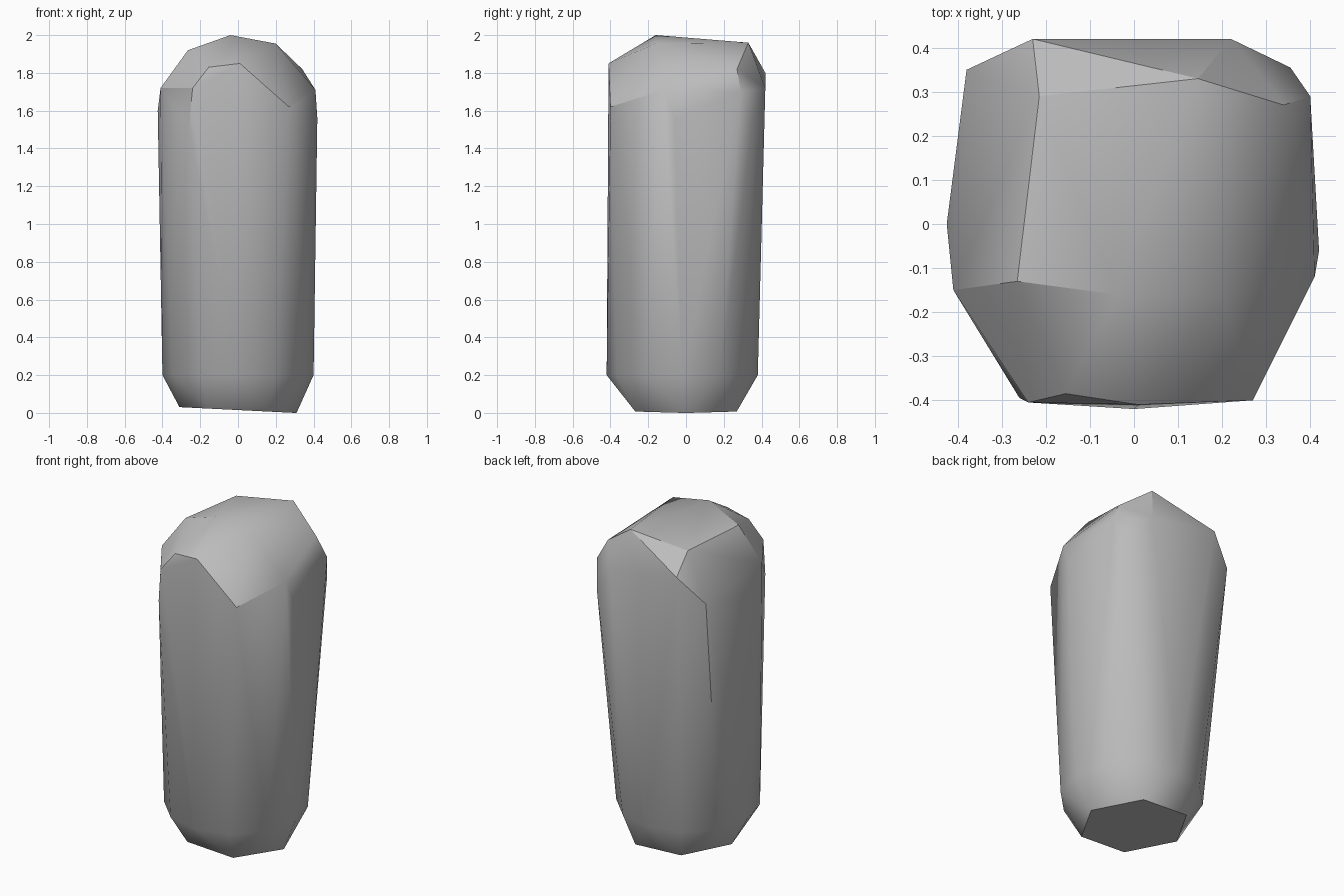
import bpy, bmesh, math

cube = bpy.data.objects.get("Cube")
if cube:
    bpy.data.objects.remove(cube, do_unlink=True)


def ring(count, radius, z, cy=0.0):
    """Horizontal ring of points around the post."""
    return [(radius * math.cos(math.tau * i / count),
             cy + radius * math.sin(math.tau * i / count), z) for i in range(count)]


# Foot: small hexagonal base, then a twelve-sided flare
points = [(x, y, 0.015 - 0.05 * x) for x, y, z in ring(6, 0.31, 0)]
points += ring(12, 0.4, 0.2, -0.02)

# Shoulder: where the tall sides end
points += [(-0.26, -0.395, 1.52), (-0.24, -0.405, 1.72), (-0.155, -0.385, 1.83),
           (0.01, -0.41, 1.85), (0.27, -0.40, 1.62), (0.41, -0.12, 1.71),
           (0.42, -0.06, 1.56), (0.40, 0.29, 1.70), (0.355, 0.355, 1.55),
           (0.22, 0.42, 1.72), (-0.23, 0.42, 1.80), (-0.38, 0.35, 1.65),
           (-0.425, 0.0, 1.60), (-0.41, -0.15, 1.72)]

# Crown: facets of the rounded top
points += [(-0.04, -0.16, 2.0), (0.20, -0.16, 1.955), (-0.265, -0.13, 1.92),
           (-0.215, 0.29, 1.91), (0.145, 0.33, 1.96), (0.34, 0.27, 1.82)]

# Wrap the points in one convex skin
bm = bmesh.new()
for p in points:
    bm.verts.new(p)
hull = bmesh.ops.convex_hull(bm, input=bm.verts)
loose = [v for v in bm.verts if not v.link_faces]
bmesh.ops.delete(bm, geom=loose, context='VERTS')
bmesh.ops.dissolve_limit(bm, angle_limit=math.radians(1), verts=bm.verts, edges=bm.edges)
bmesh.ops.recalc_face_normals(bm, faces=bm.faces)
mesh = bpy.data.meshes.new("rounded_post")
bm.to_mesh(mesh)
bm.free()
post = bpy.data.objects.new("rounded_post", mesh)
bpy.context.collection.objects.link(post)

# Plain grey surface
grey = bpy.data.materials.new("plain_grey")
grey.use_nodes = True
colour = (0.5, 0.5, 0.5, 1.0)
grey.diffuse_color = colour
grey.node_tree.nodes["Principled BSDF"].inputs["Base Color"].default_value = colour
mesh.materials.append(grey)

# Soft sides, crisp rims
bpy.ops.object.select_all(action='DESELECT')
post.select_set(True)
bpy.context.view_layer.objects.active = post
bpy.ops.object.shade_smooth_by_angle(angle=math.radians(30))
